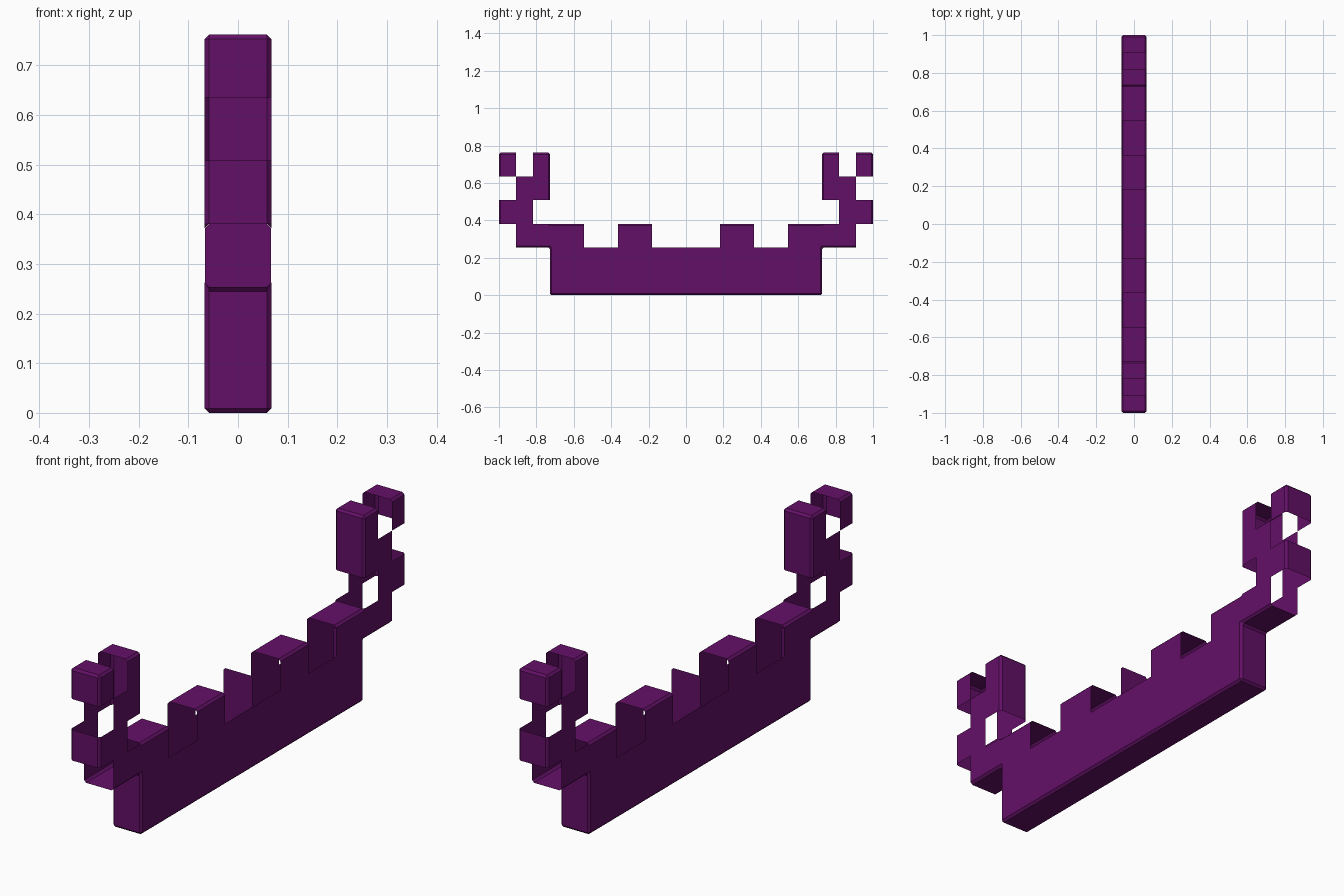
import bpy, bmesh
from mathutils import Vector

if "Cube" in bpy.data.objects:
    bpy.data.objects.remove(bpy.data.objects["Cube"])

U, R, H = 1 / 11, 0.127, 0.067          # y unit, z unit, half thickness
Y = [0, 2, 4, 6, 8, 9, 10, 11]          # column edges (half of the model)
Z = [0, 2, 3, 4, 5, 6]                  # row edges
ROWS = ["####...", ".#.###.", ".....##", "....##.", "....#.#"]

mat = bpy.data.materials.new("purple")
mat.diffuse_color = (0.125, 0.005, 0.135, 1)
mat.use_nodes = True
mat.node_tree.nodes["Principled BSDF"].inputs["Base Color"].default_value = mat.diffuse_color


def quad(bm, pts, out):
    f = bm.faces.new([bm.verts.new(p) for p in pts])
    f.normal_update()
    if f.normal.dot(Vector(out)) < 0:
        f.normal_flip()


def finish(bm, name):
    me = bpy.data.meshes.new(name)
    bm.to_mesh(me)
    bm.free()
    me.materials.append(mat)
    ob = bpy.data.objects.new(name, me)
    bpy.context.collection.objects.link(ob)
    return ob


# open shell: side walls from the silhouette grid plus the outer caps
bm = bmesh.new()
for s in (-1, 1):
    for r, row in enumerate(ROWS):
        for c, ch in enumerate(row):
            if ch == "#":
                y0, y1 = s * Y[c] * U, s * Y[c + 1] * U
                z0, z1 = Z[r] * R, Z[r + 1] * R
                for x in (-H, H):
                    quad(bm, [(x, y0, z0), (x, y1, z0), (x, y1, z1), (x, y0, z1)], (x, 0, 0))
    # end caps: (y edge, row, outward direction)
    for y, r, d in ((8, 0, 1), (8, 3, -1), (8, 4, -1), (11, 2, 1), (11, 4, 1)):
        yy, z0, z1 = s * y * U, Z[r] * R, Z[r + 1] * R
        quad(bm, [(-H, yy, z0), (H, yy, z0), (H, yy, z1), (-H, yy, z1)], (0, s * d, 0))
    # tops and undersides: (z edge, columns, outward direction)
    for z, cols, d in ((0, (0, 1, 2, 3), -1), (2, (4, 5), -1), (3, (1, 3), 1), (6, (4, 6), 1)):
        for c in cols:
            y0, y1, zz = s * Y[c] * U, s * Y[c + 1] * U, z * R
            quad(bm, [(-H, y0, zz), (H, y0, zz), (H, y1, zz), (-H, y1, zz)], (0, 0, d))
bmesh.ops.remove_doubles(bm, verts=bm.verts, dist=1e-4)
shell = finish(bm, "battlement_shell")
bev = shell.modifiers.new("edge_chamfer", "BEVEL")
bev.width = 0.009
bev.segments = 1
bev.limit_method = "ANGLE"

# thin divider panel across the middle
bm = bmesh.new()
w, t = H - 0.001, 3 * R
quad(bm, [(-w, 0, 0.009), (w, 0, 0.009), (w, 0, t - 0.009), (w - 0.008, 0, t),
          (-w + 0.008, 0, t), (-w, 0, t - 0.009)], (0, -1, 0))
finish(bm, "middle_panel")
